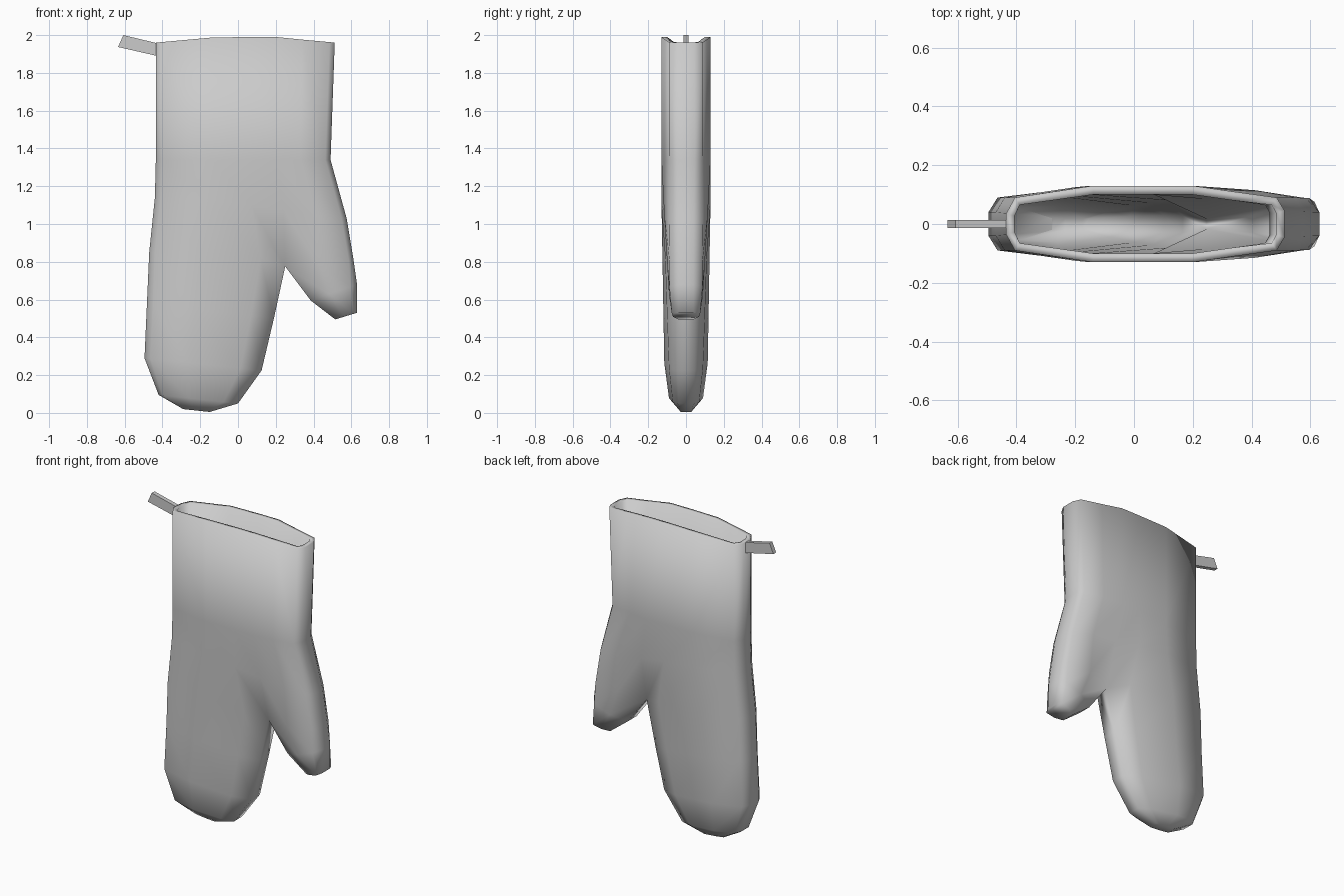
import bpy, bmesh

if "Cube" in bpy.data.objects:
    bpy.data.objects.remove(bpy.data.objects["Cube"])

bm = bmesh.new()

def row(xs, zs, ys):
    """One cross-section: matching front and back vertices, left to right."""
    return [(bm.verts.new((x, -y, z)), bm.verts.new((x, y, z)))
            for x, z, y in zip(xs, zs, ys)]

def span(left, right, ts, ys):
    """Cross-section running along a tilted line between two outline points."""
    xs = [left[0] + (right[0] - left[0]) * t for t in ts]
    zs = [left[1] + (right[1] - left[1]) * t for t in ts]
    return row(xs, zs, ys)

def skin(a, b):
    """Closed tube of quads between two cross-sections."""
    for i in range(len(a) - 1):
        for s in (0, 1):
            bm.faces.new((a[i][s], a[i + 1][s], b[i + 1][s], b[i][s]))
    for e in (0, -1):
        bm.faces.new((a[e][0], a[e][1], b[e][1], b[e][0]))

def tube(rows):
    for a, b in zip(rows, rows[1:]):
        skin(a, b)

def cap(r):
    for p, q in zip(r, r[1:]):
        bm.faces.new((p[0], q[0], q[1], p[1]))

# Cuff and palm down to the fork
fork = row([-.47, -.44, -.2, .12, .25, .42, .585, .61],
           [.85, .85, .84, .82, .775, .80, .81, .82],
           [.04, .09, .125, .11, .045, .10, .088, .04])
tube([
    row([-.435, -.405, -.14, .06, .2, .34, .485, .512],
        [1.96, 1.963, 1.987, 1.99, 1.99, 1.976, 1.963, 1.96],
        [.035, .09, .13, .13, .13, .11, .09, .045]),
    row([-.435, -.405, -.14, .06, .2, .33, .462, .49],
        [1.34] * 8,
        [.035, .09, .13, .13, .13, .112, .09, .045]),
    row([-.44, -.41, -.15, .07, .24, .41, .548, .575],
        [1.14, 1.14, 1.12, 1.1, 1.07, 1.05, 1.03, 1.03],
        [.037, .09, .13, .13, .115, .115, .09, .042]),
    fork,
])

# Finger pocket
ts = [0, .05, .38, .82, 1]
fingers = [fork[:5],
           span((-.482, .58), (.19, .5), ts, [.04, .09, .12, .10, .045]),
           span((-.495, .29), (.125, .225), ts, [.04, .09, .115, .09, .045]),
           span((-.42, .095), (0, .05), ts, [.04, .075, .09, .07, .04]),
           span((-.29, .02), (-.15, .005), ts, [.028, .03, .032, .03, .028])]
tube(fingers)
cap(fingers[-1])

# Thumb pocket
ts = [0, .4, .86, 1]
thumb = [fork[4:],
         span((.385, .595), (.63, .68), ts, [.045, .09, .088, .04]),
         span((.515, .495), (.63, .53), ts, [.04, .068, .075, .04])]
tube(thumb)
cap(thumb[-1])

bmesh.ops.recalc_face_normals(bm, faces=bm.faces)
for f in bm.faces:
    f.smooth = True
mesh = bpy.data.meshes.new("mitt")
bm.to_mesh(mesh)
bm.free()
mitt = bpy.data.objects.new("mitt", mesh)
bpy.context.collection.objects.link(mitt)

# Fabric thickness, inward
sol = mitt.modifiers.new("fabric", 'SOLIDIFY')
sol.thickness = .03
sol.offset = -1

# Hanging tab at the cuff
bm = bmesh.new()
tab_rows = [span(lo, hi, [0, 1], [.014, .014]) for lo, hi in
            [((-.42, 1.888), (-.42, 1.955)), ((-.635, 1.937), (-.607, 2.0))]]
skin(*tab_rows)
for r in tab_rows:
    cap(r)
bmesh.ops.recalc_face_normals(bm, faces=bm.faces)
mesh = bpy.data.meshes.new("hanging_tab")
bm.to_mesh(mesh)
bm.free()
tab = bpy.data.objects.new("hanging_tab", mesh)
bpy.context.collection.objects.link(tab)
